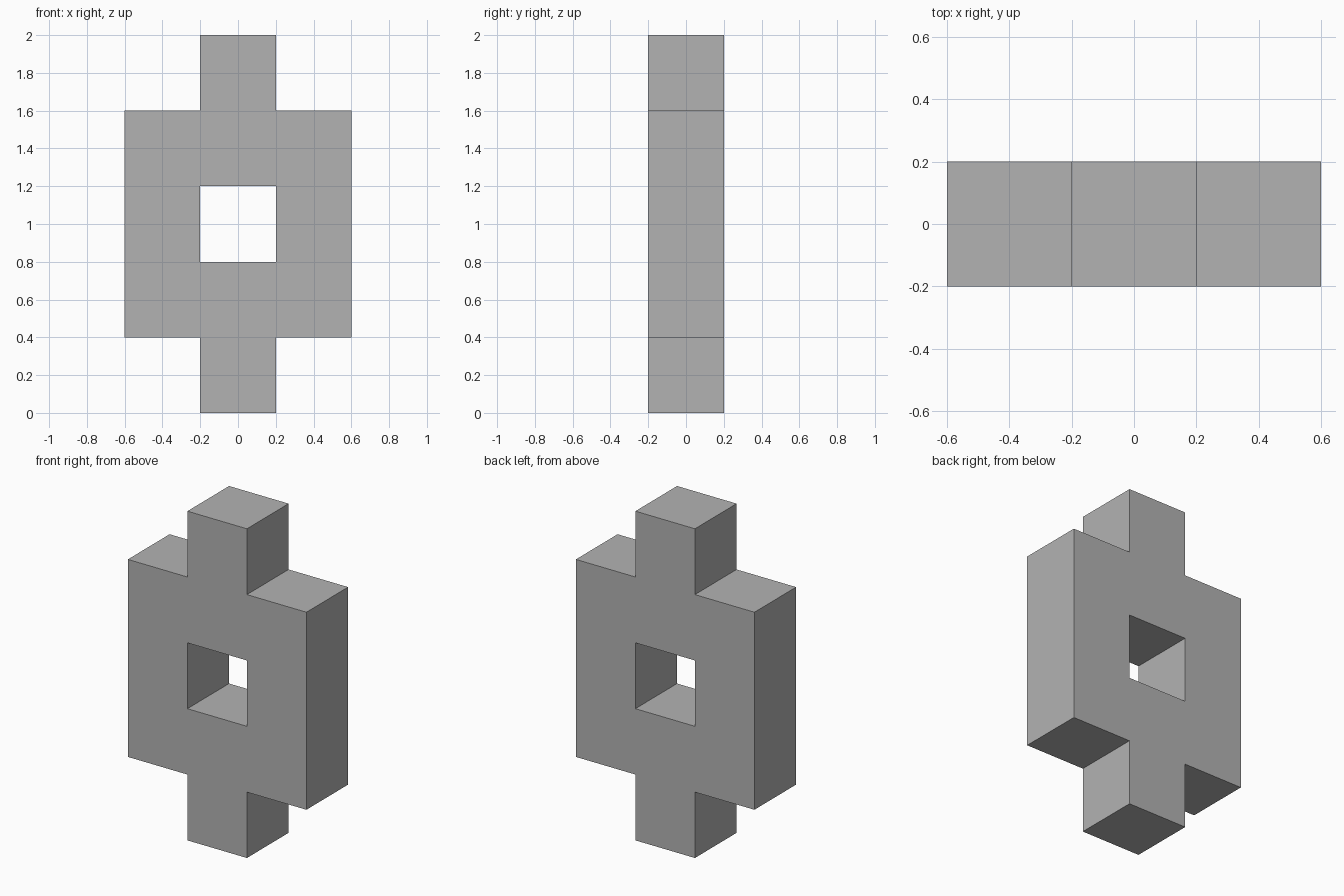
import bpy
import bmesh
from mathutils import Vector

cube = bpy.data.objects.get("Cube")
if cube:
    bpy.data.objects.remove(cube, do_unlink=True)

UNIT = 0.4  # side of one square cell, and the thickness of the block

# Front silhouette, one character per cell, top row first
PATTERN = [
    " # ",
    "###",
    "# #",
    "###",
    " # ",
]

# Single grey material
grey = bpy.data.materials.new("plain grey")
grey.use_nodes = True
colour = (0.45, 0.45, 0.45, 1.0)
grey.diffuse_color = colour
grey.node_tree.nodes["Principled BSDF"].inputs["Base Color"].default_value = colour


def cell_face(bm, column, row):
    """Add one square of the front silhouette."""
    x = (column - len(PATTERN[0]) / 2) * UNIT
    z = (len(PATTERN) - 1 - row) * UNIT
    corners = [(x, z), (x + UNIT, z), (x + UNIT, z + UNIT), (x, z + UNIT)]
    bm.faces.new([bm.verts.new((cx, -UNIT / 2, cz)) for cx, cz in corners])


# Front sheet of cells, welded together
bm = bmesh.new()
for row, line in enumerate(PATTERN):
    for column, mark in enumerate(line):
        if mark == "#":
            cell_face(bm, column, row)
bmesh.ops.remove_doubles(bm, verts=bm.verts, dist=0.001)

# Thicken the sheet towards the back, leaving the window open
back = bmesh.ops.extrude_face_region(bm, geom=bm.faces[:], use_keep_orig=True)
back_verts = [g for g in back["geom"] if isinstance(g, bmesh.types.BMVert)]
bmesh.ops.translate(bm, verts=back_verts, vec=Vector((0, UNIT, 0)))
bmesh.ops.recalc_face_normals(bm, faces=bm.faces)

mesh = bpy.data.meshes.new("pierced_block")
bm.to_mesh(mesh)
bm.free()
mesh.materials.append(grey)
block = bpy.data.objects.new("pierced_block", mesh)
bpy.context.collection.objects.link(block)
